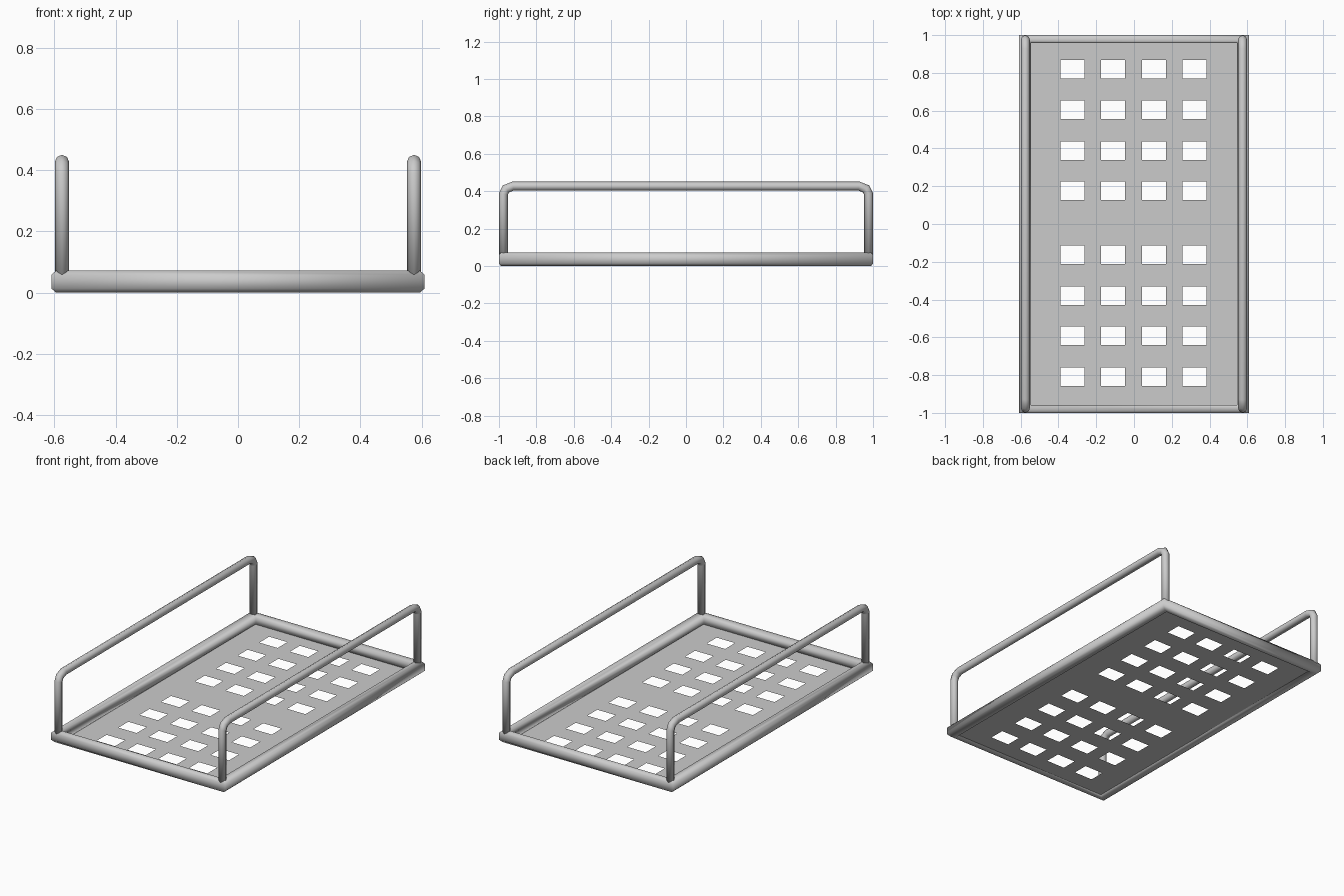
import bpy, math
from mathutils import Vector

if "Cube" in bpy.data.objects:
    bpy.data.objects.remove(bpy.data.objects["Cube"])


def make(name, verts, faces, smooth=True):
    me = bpy.data.meshes.new(name)
    me.from_pydata([tuple(v) for v in verts], [], faces)
    me.update()
    if smooth:
        me.polygons.foreach_set("use_smooth", [True] * len(me.polygons))
    ob = bpy.data.objects.new(name, me)
    bpy.context.collection.objects.link(ob)
    return ob


def bridge(rings, n, closed):
    faces = []
    for i in range(rings if closed else rings - 1):
        a, b = i * n, ((i + 1) % rings) * n
        for k in range(n):
            j = (k + 1) % n
            faces.append((a + k, a + j, b + j, b + k))
    return faces


# Rounded border frame: octagonal profile swept round the four mitred corners
HX, HY, WX, WY = 0.61, 1.0, 0.065, 0.042
profile = [(0, .014), (0, .058), (.25, .073), (.75, .073),
           (1, .056), (1, .018), (.75, 0), (.25, 0)]
verts = []
for sx, sy in ((-1, -1), (1, -1), (1, 1), (-1, 1)):
    verts += [(sx * (HX - t * WX), sy * (HY - t * WY), z) for t, z in profile]
faces = [f[::-1] for f in bridge(4, len(profile), True)]
make("border_frame", verts, faces)

# Thin floor sheet with rectangular openings, made as a grid with cells left out
hole_x = [-.326, -.111, .106, .321]
hole_y = [-.808, -.591, -.379, -.163, .175, .388, .604, .82]
xs = [-.575] + [c + s * .064 for c in hole_x for s in (-1, 1)] + [.575]
ys = [-.98] + [c + s * .049 for c in hole_y for s in (-1, 1)] + [.98]
nx = len(xs)
verts = [(x, y, .012) for y in ys for x in xs]
faces = [(j * nx + i, j * nx + i + 1, (j + 1) * nx + i + 1, (j + 1) * nx + i)
         for j in range(len(ys) - 1) for i in range(nx - 1)
         if not (i % 2 and j % 2)]
make("floor_sheet", verts, faces, False)

# Side rails: eight-sided tube swept along a bent path, one per side
R, SIDES = .0235, 8
half = [(-.976, .05), (-.976, .385), (-.963, .412), (-.925, .427)]
path = [Vector((0, y, z)) for y, z in half + [(-y, z) for y, z in half[::-1]]]
X = Vector((1, 0, 0))
for side, label in ((-1, "left_rail"), (1, "right_rail")):
    verts = []
    for i, p in enumerate(path):
        d0 = (p - path[max(i - 1, 0)]).normalized()
        d1 = (path[min(i + 1, len(path) - 1)] - p).normalized()
        t = (d0 + d1).normalized()
        n = X.cross(t)
        stretch = 1 / max(t.dot(d0), t.dot(d1)) if 0 < i < len(path) - 1 else 1
        for k in range(SIDES):
            a = 2 * math.pi * k / SIDES
            verts.append(p + X * (side * .575 + R * math.cos(a))
                         + n * (R * stretch * math.sin(a)))
    faces = bridge(len(path), SIDES, False)
    last = (len(path) - 1) * SIDES
    faces += [tuple(range(SIDES))[::-1], tuple(range(last, last + SIDES))]
    make(label, verts, faces)
